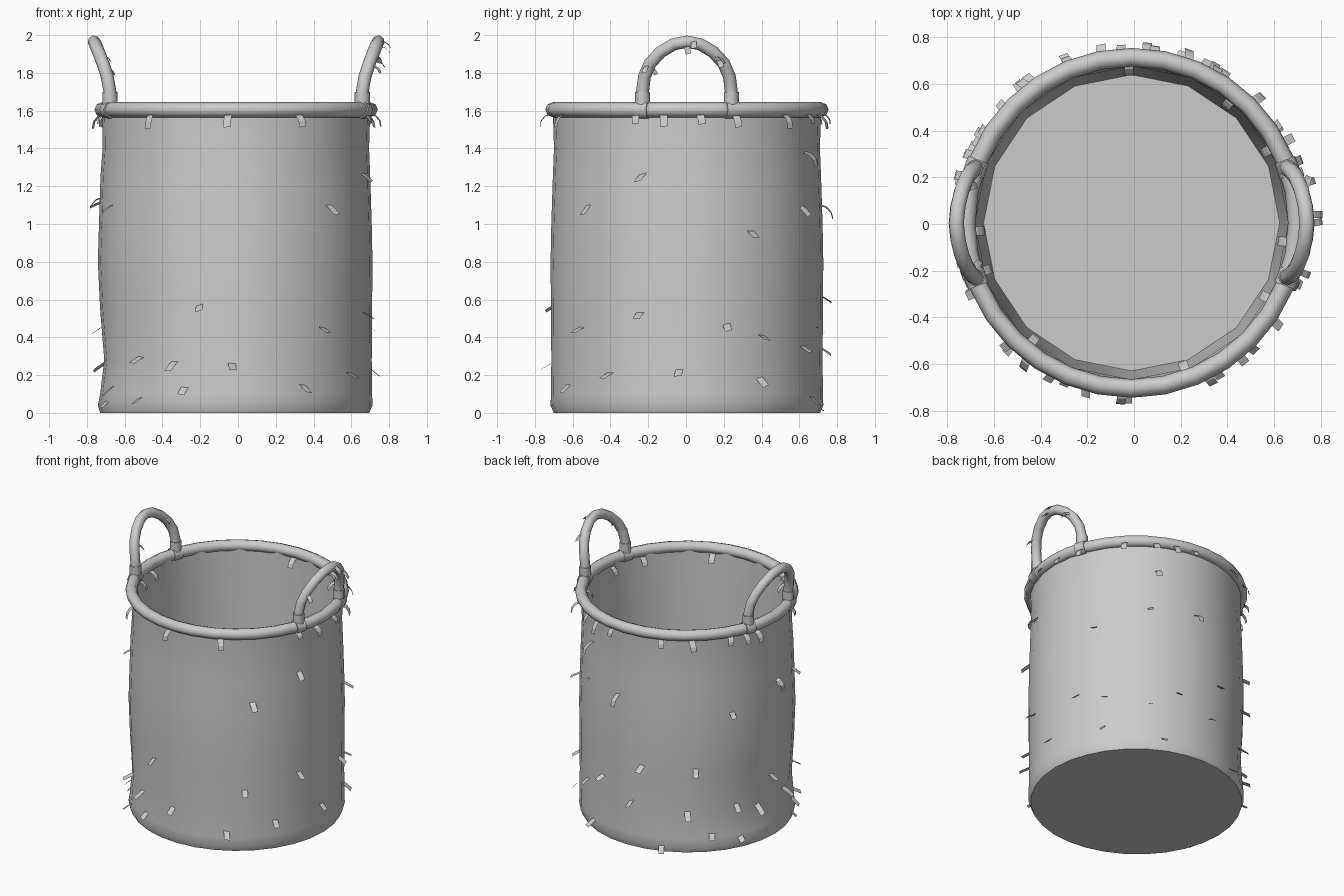
import bpy, bmesh, random
from math import sin, cos, pi, radians, sqrt
from mathutils import Vector

if "Cube" in bpy.data.objects:
    bpy.data.objects.remove(bpy.data.objects["Cube"])

random.seed(4)
CX, CY = -0.01, 0.005


def finish(bm, name, angle=40):
    me = bpy.data.meshes.new(name)
    bm.to_mesh(me)
    bm.free()
    ob = bpy.data.objects.new(name, me)
    bpy.context.collection.objects.link(ob)
    bpy.ops.object.select_all(action='DESELECT')
    ob.select_set(True)
    bpy.context.view_layer.objects.active = ob
    if angle:
        bpy.ops.object.shade_smooth_by_angle(angle=radians(angle))
    return ob


def lathe(name, profile, n, cap_first, flip=False, angle=40):
    """Profile rows are (radius, z, extra bulge on the left side)."""
    bm = bmesh.new()
    rows = []
    for r, z, k in profile:
        row = []
        for i in range(n):
            a = 2 * pi * i / n
            rr = r + k * max(0, -cos(a)) ** 2
            row.append(bm.verts.new((CX + rr * cos(a), CY + rr * sin(a), z)))
        rows.append(row)
    for lo, hi in zip(rows, rows[1:]):
        for i in range(n):
            j = (i + 1) % n
            f = [lo[i], lo[j], hi[j], hi[i]]
            bm.faces.new(f[::-1] if flip else f)
    if cap_first:
        bm.faces.new(rows[0] if flip else rows[0][::-1])
    return finish(bm, name, angle)


def tube(name, pts, radius, cyclic=False, sides=2):
    cu = bpy.data.curves.new(name, 'CURVE')
    cu.dimensions = '3D'
    cu.bevel_depth = radius
    cu.bevel_resolution = sides
    cu.use_fill_caps = True
    sp = cu.splines.new('POLY')
    sp.points.add(len(pts) - 1)
    for p, q in zip(sp.points, pts):
        p.co = (*q, 1)
    sp.use_cyclic_u = cyclic
    ob = bpy.data.objects.new(name, cu)
    bpy.context.collection.objects.link(ob)
    bpy.ops.object.select_all(action='DESELECT')
    ob.select_set(True)
    bpy.context.view_layer.objects.active = ob
    bpy.ops.object.convert(target='MESH')
    bpy.ops.object.shade_smooth_by_angle(angle=radians(50))
    return bpy.context.object


# Basket wall outside, slightly uneven
lathe("basket_outer_wall", [
    (0.705, 0.0, 0.015), (0.722, 0.04, 0.01), (0.72, 0.1, 0.0), (0.718, 0.28, -0.02),
    (0.72, 0.55, 0.0), (0.722, 0.8, 0.01), (0.718, 1.0, 0.008), (0.71, 1.25, 0.008),
    (0.704, 1.4, 0.003), (0.71, 1.6, 0.0)], 32, True, angle=60)
# Inside lining with floor
lathe("basket_lining", [
    (0.635, 0.05, 0), (0.655, 0.35, 0), (0.672, 1.1, 0), (0.69, 1.6, 0)],
    16, True, flip=True)

# Rim roll
R = 0.71
ring = [(CX + R * cos(2 * pi * i / 32), CY + R * sin(2 * pi * i / 32), 1.605) for i in range(32)]
tube("rim", ring, 0.04, cyclic=True)

# Handles with collars at the feet and wraps around the rim
half = [(0.668, 0.235, 1.59), (0.668, 0.235, 1.70), (0.682, 0.225, 1.78), (0.705, 0.195, 1.85),
        (0.728, 0.14, 1.91), (0.745, 0.07, 1.952)]
arch = half + [(0.752, 0, 1.965)] + [(x, -y, z) for x, y, z in reversed(half)]
for side, s in (("right", 1), ("left", -1)):
    tube("handle_" + side, [(CX + s * x, CY + y, z) for x, y, z in arch], 0.034)
    for end, t in (("back", 1), ("front", -1)):
        x, y = CX + s * 0.668, CY + t * 0.235
        tube(f"collar_{side}_{end}", [(x, y, 1.61), (x, y, 1.70)], 0.04)
        a0 = 0.34
        wrap = [(CX + s * R * cos(a0 + d), CY + t * R * sin(a0 + d), 1.605)
                for d in (-0.05, 0.0, 0.05)]
        tube(f"rim_wrap_{side}_{end}", wrap, 0.047)


# Loose straw ends: thin flat strips
def strip(bm, p, out, side, length, droop, curl, width=0.04, steps=3):
    p, out, side = Vector(p), Vector(out).normalized(), Vector(side).normalized()
    prev = None
    for i in range(steps + 1):
        w = side * width / 2
        pair = [bm.verts.new(p - w), bm.verts.new(p + w)]
        if prev:
            bm.faces.new((prev[0], prev[1], pair[1], pair[0]))
        prev = pair
        ang = droop + curl * i
        p = p + (out * cos(ang) - Vector((0, 0, 1)) * sin(ang)) * length / steps


def around(a, r, z):
    return (CX + r * cos(a), CY + r * sin(a), z)


# (angle in degrees, height) of each end on the wall
wall = [(-135, .30), (-117, .28), (-92, .27), (-112, .15), (-135, .09), (-156, .15),
        (-61, .16), (-51, .46), (-106, .58), (-47, 1.11), (-156, 1.11), (-34, .22),
        (-19, 1.27), (28, .97), (-20, .54), (17, .48), (33, .42), (58, .36), (-3, .24),
        (32, .2), (66, .1), (58, 1.1), (150, 1.02), (183, 1.12), (101, .63),
        (130, .63), (74, .46), (177, .46), (94, .35), (125, .31), (153, .32), (167, .27),
        (139, .14), (155, .09), (111, .06), (192, .28), (200, .08)]
bm = bmesh.new()
for deg, z in wall:
    a = radians(deg)
    k = random.uniform(-0.25, 0.25)
    strip(bm, around(a, 0.7, z), (cos(a + k), sin(a + k), 0),
          (-sin(a), cos(a), random.uniform(-.2, .4)), random.uniform(.075, .095),
          random.uniform(.35, .7), 0.05)
for deg, z in ((62, 1.38), (85, 1.1), (182, 1.14)):
    a = radians(deg)
    strip(bm, around(a, 0.705, z), (cos(a), sin(a), 0), (-sin(a), cos(a), 0.2), 0.11, 0.3, 0.5)
finish(bm, "wall_straw_ends", 0)

# Ends hanging from the rim, outside and inside
bm = bmesh.new()
for deg in (-128, -93, -64, -10, 20, 45, 60, 70, 82, 111, 127, 149, 157, 164, 198, -22, 5):
    a = radians(deg)
    k = random.uniform(-0.4, 0.4)
    strip(bm, around(a, 0.725, 1.582), (cos(a + k), sin(a + k), 0), (-sin(a), cos(a), .1),
          random.uniform(.07, .11), 0.4, 0.5)
for deg in (91, 51, 28, -7, -29, -70, -130, -162, 183):
    a = radians(deg)
    strip(bm, around(a, 0.685, 1.575), (-cos(a), -sin(a), 0), (-sin(a), cos(a), 0),
          0.08, 0.4, 0.4)
finish(bm, "rim_straw_ends", 0)

# Ends poking out of the handles
bm = bmesh.new()
for x, y, z, ox, oy in ((.75, 0, 1.94, 1, .2), (.73, .15, 1.89, .4, 1), (.70, -.2, 1.84, 1, -.4),
                        (.72, .17, 1.87, 1, .3), (-.73, .15, 1.9, 1, .3), (-.70, -.2, 1.83, .6, .6),
                        (.75, .04, 1.97, 1, 0)):
    strip(bm, (x, y, z), (ox, oy, 0), (-oy, ox, 0.2), 0.075, 0.2, 0.4, width=0.03)
finish(bm, "handle_straw_ends", 0)
